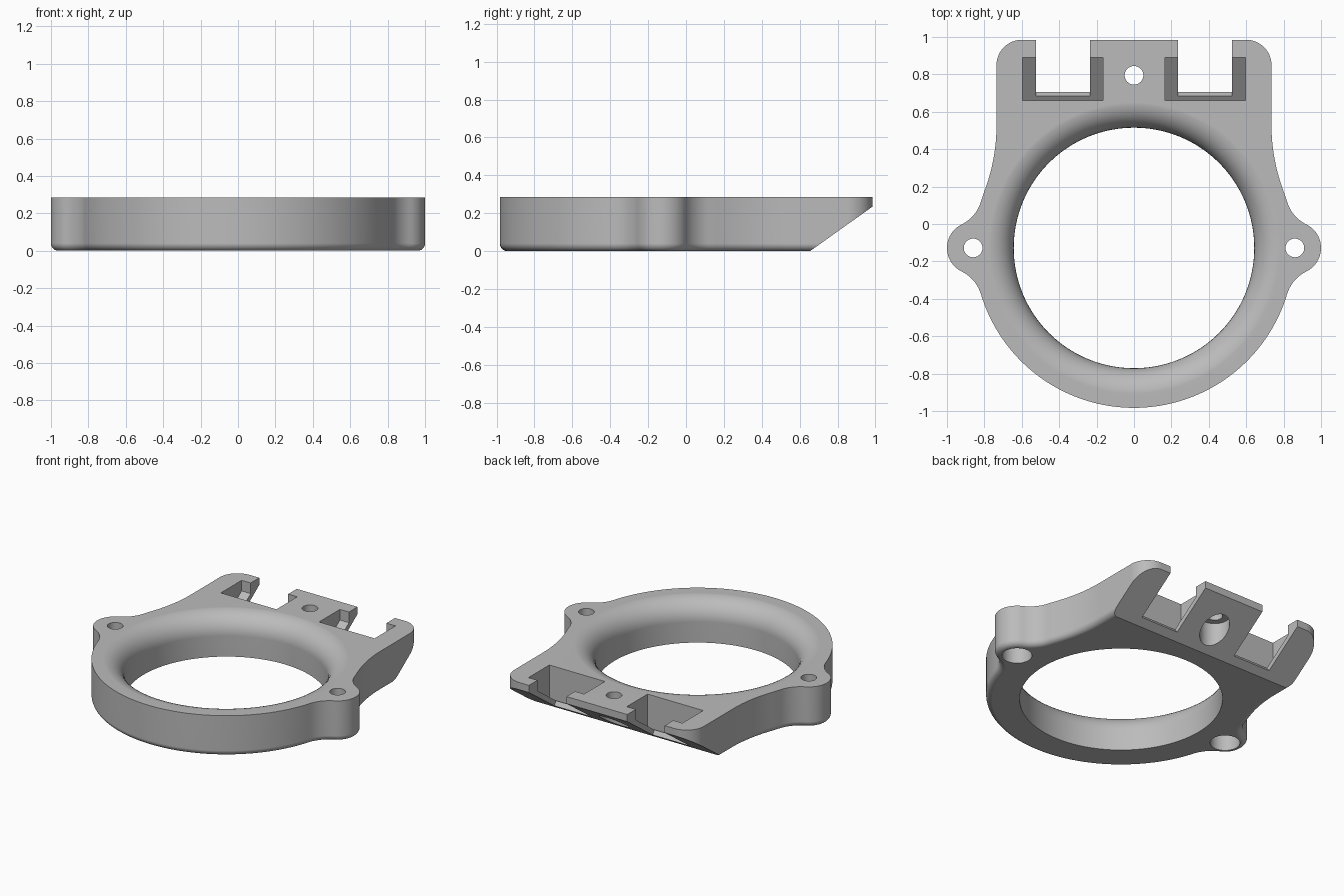
import bpy, bmesh, math
from math import sin, cos, radians, atan2, degrees
from mathutils import Vector, Matrix

if "Cube" in bpy.data.objects:
    bpy.data.objects.remove(bpy.data.objects["Cube"])

HEIGHT = 0.285
CY = -0.128                 # ring centre on y
RING, EAR, BLEND = 0.855, 0.14, 0.2
EAR_X = 0.86

grey = bpy.data.materials.new("plain grey")
grey.use_nodes = True
colour = (0.5, 0.5, 0.5, 1)
grey.diffuse_color = colour
grey.node_tree.nodes["Principled BSDF"].inputs["Base Color"].default_value = colour


def make_object(name, bm):
    bmesh.ops.recalc_face_normals(bm, faces=bm.faces)
    mesh = bpy.data.meshes.new(name)
    bm.to_mesh(mesh)
    bm.free()
    mesh.materials.append(grey)
    obj = bpy.data.objects.new(name, mesh)
    bpy.context.collection.objects.link(obj)
    return obj


def loft(name, rings):
    """Skin a stack of closed loops and cap both ends."""
    bm = bmesh.new()
    loops = [[bm.verts.new(p) for p in ring] for ring in rings]
    for low, high in zip(loops, loops[1:]):
        for i in range(len(low)):
            j = (i + 1) % len(low)
            bm.faces.new((low[i], low[j], high[j], high[i]))
    bm.faces.new(loops[0])
    bm.faces.new(loops[-1])
    return make_object(name, bm)


def prism(name, x0, x1, yz):
    return loft(name, [[(x, y, z) for y, z in yz] for x in (x0, x1)])


def lathe(name, x, y, profile, sides):
    angles = [2 * math.pi * i / sides for i in range(sides)]
    return loft(name, [[(x + r * cos(a), y + r * sin(a), z) for a in angles]
                       for r, z in profile])


def arc(cx, cy, r, a0, a1, n):
    return [Vector((cx + r * cos(radians(a0 + (a1 - a0) * i / n)),
                    cy + r * sin(radians(a0 + (a1 - a0) * i / n))))
            for i in range(n + 1)]


# Outline: ring, blended ears, flared sides, rounded back corners
d_ring, d_ear = RING + BLEND, EAR + BLEND
bx = (d_ring ** 2 - d_ear ** 2 + EAR_X ** 2) / (2 * EAR_X)
by = math.sqrt(d_ring ** 2 - bx ** 2)
a_ring = degrees(atan2(by, bx))
a_ear = degrees(atan2(by, bx - EAR_X))
a_side = degrees(atan2(0.658, 1.735))
half = (arc(0, CY, RING, -90, -a_ring, 40)
        + arc(bx, CY - by, BLEND, 180 - a_ring, 180 - a_ear, 10)
        + arc(EAR_X, CY, EAR, -a_ear, a_ear, 20)
        + arc(bx, CY + by, BLEND, a_ear - 180, a_ring - 180, 10)
        + arc(0, CY, RING, a_ring, a_side, 3)
        + arc(1.735, 0.53, 1.0, a_side - 180, -180, 12)
        + arc(0.6, 0.85, 0.135, 0, 90, 12))
half += [Vector((-p.x, p.y)) for p in reversed(half)]
outline = []
for p in half:
    if not outline or (p - outline[-1]).length > 0.001:
        outline.append(p)
if (outline[0] - outline[-1]).length < 0.001:
    outline.pop()


def inset(points, dist):
    result = []
    for i, p in enumerate(points):
        before = (p - points[i - 1]).normalized()
        after = (points[(i + 1) % len(points)] - p).normalized()
        t = (before + after).normalized()
        result.append(p - Vector((t.y, -t.x)) * dist)
    return result


# Body with rounded bottom edge
ROUND = 0.04
layers = []
for i in range(7):
    a = radians(15 * i)
    layers.append([(p.x, p.y, ROUND * (1 - cos(a)))
                   for p in inset(outline, ROUND * (1 - sin(a)))])
layers.append([(p.x, p.y, HEIGHT) for p in outline])
body = loft("mounting_ring", layers)


def cut(cutter):
    cutter.hide_render = True
    mod = body.modifiers.new("cut", 'BOOLEAN')
    mod.operation = 'DIFFERENCE'
    mod.solver = 'EXACT'
    mod.object = cutter
    bpy.ops.object.select_all(action='DESELECT')
    body.select_set(True)
    bpy.context.view_layer.objects.active = body
    bpy.ops.object.modifier_apply(modifier=mod.name)
    bpy.data.objects.remove(cutter)


# Main opening, flared towards the top
BORE, FLARE = 0.643, 0.14
profile = [(BORE, -0.1)]
for i in range(11):
    a = radians(9 * i)
    profile.append((BORE + FLARE * (1 - cos(a)), HEIGHT - FLARE * (1 - sin(a))))
profile[-1] = (BORE + FLARE, HEIGHT + 0.0005)
profile.append((BORE + FLARE, HEIGHT + 0.1))
cut(lathe("bore_cutter", 0, CY, profile, 128))

# Sloped underside at the back
SLOPE = 0.712


def slope_z(y):
    return SLOPE * (y - 0.655)


cut(prism("slope_cutter", -1.2, 1.2,
          [(0.515, slope_z(0.515)), (0.985, slope_z(0.985)),
           (1.2, slope_z(0.985)), (1.2, -0.1)]))

# Pockets with a thin sloped floor, and notches open to the back
SKIN = 0.043
for side in (-1, 1):
    cut(prism("pocket_cutter", side * 0.165, side * 0.595,
              [(0.66, 0.4), (0.66, slope_z(0.66) + SKIN),
               (0.89, slope_z(0.89) + SKIN), (0.89, 0.4)]))
    cut(prism("notch_cutter", side * 0.235, side * 0.525,
              [(0.74, -0.013), (0.685, 0.064), (0.685, 0.4),
               (1.1, 0.4), (1.1, -0.013)]))

# Counterbored screw holes
for x, y in ((-EAR_X, CY), (EAR_X, CY), (0, 0.795)):
    cut(lathe("screw_cutter", x, y,
              [(0.095, -0.1), (0.095, 0.2), (0.05, 0.2), (0.05, 0.4)], 40))

# Smooth curves, crisp edges
bpy.ops.object.select_all(action='DESELECT')
body.select_set(True)
bpy.context.view_layer.objects.active = body
bpy.ops.object.shade_smooth_by_angle(angle=radians(30))
weighted = body.modifiers.new("even_shading", 'WEIGHTED_NORMAL')
weighted.keep_sharp = True
